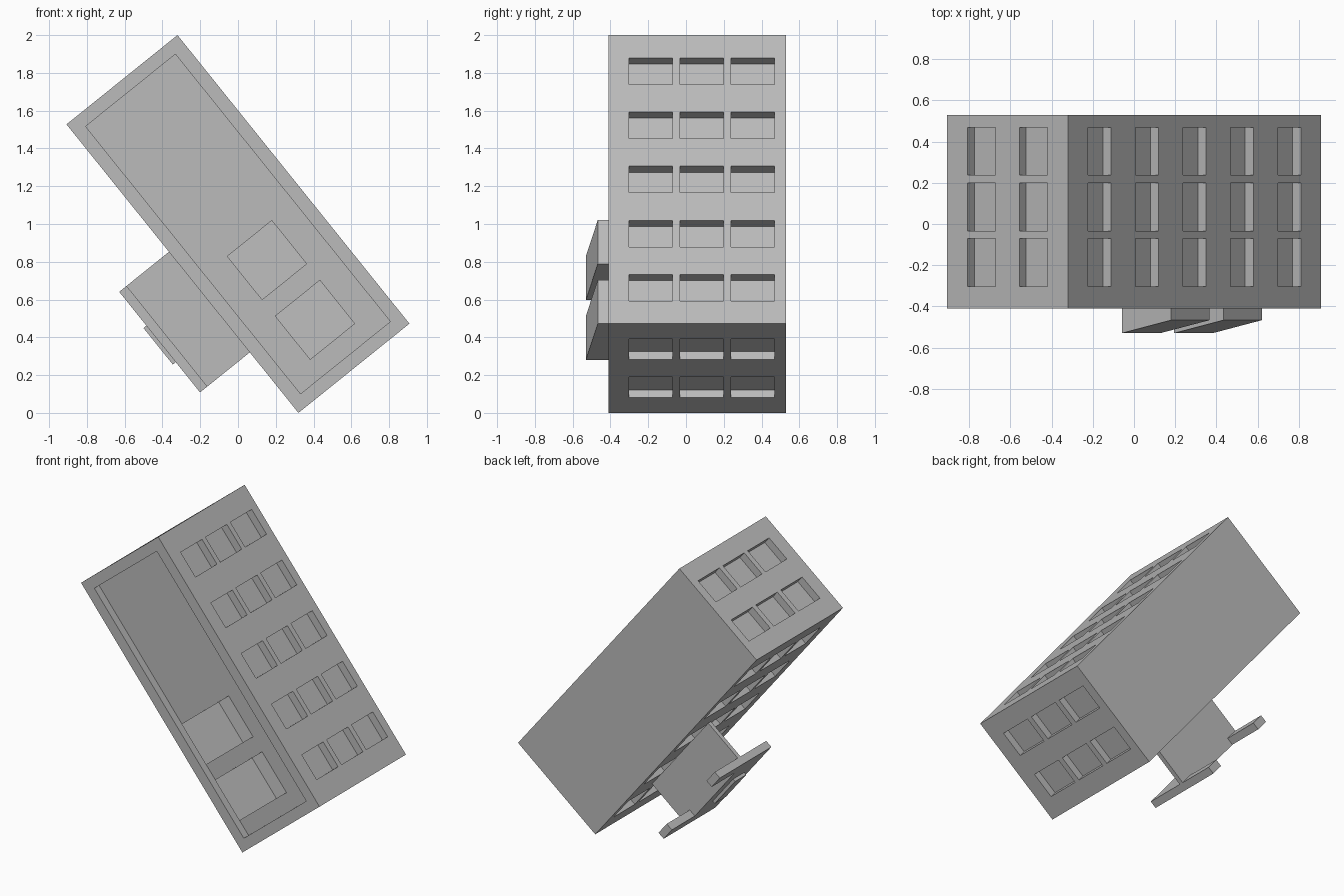
import bpy
import bmesh
from math import atan2
from mathutils import Matrix, Vector

cube = bpy.data.objects.get("Cube")
if cube:
    bpy.data.objects.remove(cube, do_unlink=True)

# Local axes: x across the block, y from roof (-) to ground (+), z along the block
WIDTH, LENGTH = 0.754, 1.96
ROOF, GROUND = -0.41, 0.53
RECESS = 0.052
TILT = Matrix.Translation((0.32, 0, 0)) @ Matrix.Rotation(-atan2(1.23, 1.53), 4, 'Y')

grey = bpy.data.materials.new("plain_grey")
grey.use_nodes = True
grey.diffuse_color = (0.5, 0.5, 0.5, 1)
grey.node_tree.nodes["Principled BSDF"].inputs["Base Color"].default_value = (0.5, 0.5, 0.5, 1)


def add_box(bm, low, high):
    low, high = Vector(low), Vector(high)
    size = Matrix.Diagonal((*(high - low), 1))
    made = bmesh.ops.create_cube(bm, size=1, matrix=Matrix.Translation((low + high) / 2) @ size)
    return made["verts"]


def finish(name, bm):
    mesh = bpy.data.meshes.new(name)
    bm.to_mesh(mesh)
    bm.free()
    mesh.materials.append(grey)
    obj = bpy.data.objects.new(name, mesh)
    obj.matrix_world = TILT
    bpy.context.collection.objects.link(obj)
    return obj


def box(name, low, high):
    bm = bmesh.new()
    add_box(bm, low, high)
    return finish(name, bm)


# Main block
block = box("building_block", (0, ROOF, 0), (WIDTH, GROUND, LENGTH))

# Cutter for the roof tray and all window recesses
bm = bmesh.new()
rim = 0.072
add_box(bm, (rim, ROOF - 0.1, rim), (WIDTH - rim, ROOF + RECESS, LENGTH - rim))
for floor in range(3):
    top = -0.303 + 0.27 * floor
    bottom = top + 0.232
    for bay in range(5):
        start = 0.154 + 0.368 * bay
        for wall in (0, WIDTH):
            add_box(bm, (wall - RECESS, top, start), (wall + RECESS, bottom, start + 0.18))
    for bay in range(2):
        start = 0.129 + 0.323 * bay
        for wall in (0, LENGTH):
            add_box(bm, (start, top, wall - RECESS), (start + 0.174, bottom, wall + RECESS))
cutter = finish("recess_cutter", bm)
cutter.hide_render = True
cut = block.modifiers.new("recesses", 'BOOLEAN')
cut.operation = 'DIFFERENCE'
cut.solver = 'EXACT'
cut.object = cutter
bpy.context.view_layer.objects.active = block
bpy.ops.object.modifier_apply(modifier=cut.name)
bpy.data.objects.remove(cutter, do_unlink=True)

# Two rooftop units with sloping tops
for name, start in (("roof_unit_lower", 0.18), ("roof_unit_upper", 0.586)):
    bm = bmesh.new()
    for v in add_box(bm, (0.224, -0.53, start), (0.53, ROOF + RECESS, start + 0.298)):
        if v.co.y < ROOF and v.co.x > 0.4:
            v.co.y = -0.467
    finish(name, bm)

# Entrance canopy: slab, front panel, two posts and a blank plate
near, far = 0.411, 1.094
front, inner = -0.338, -0.288
panel_top, slab_top, slab_bottom = -0.03, 0.25, 0.28
box("canopy_slab", (inner, slab_top, near), (0, slab_bottom, far))
box("canopy_front_panel", (front, panel_top, near), (inner, slab_bottom, far))
for name, start in (("canopy_post_near", near), ("canopy_post_far", far - 0.1)):
    box(name, (front, slab_bottom, start), (inner, GROUND, start + 0.1))
box("canopy_plate", (front - 0.02, 0.06, 0.616), (front, 0.18, 0.864))
